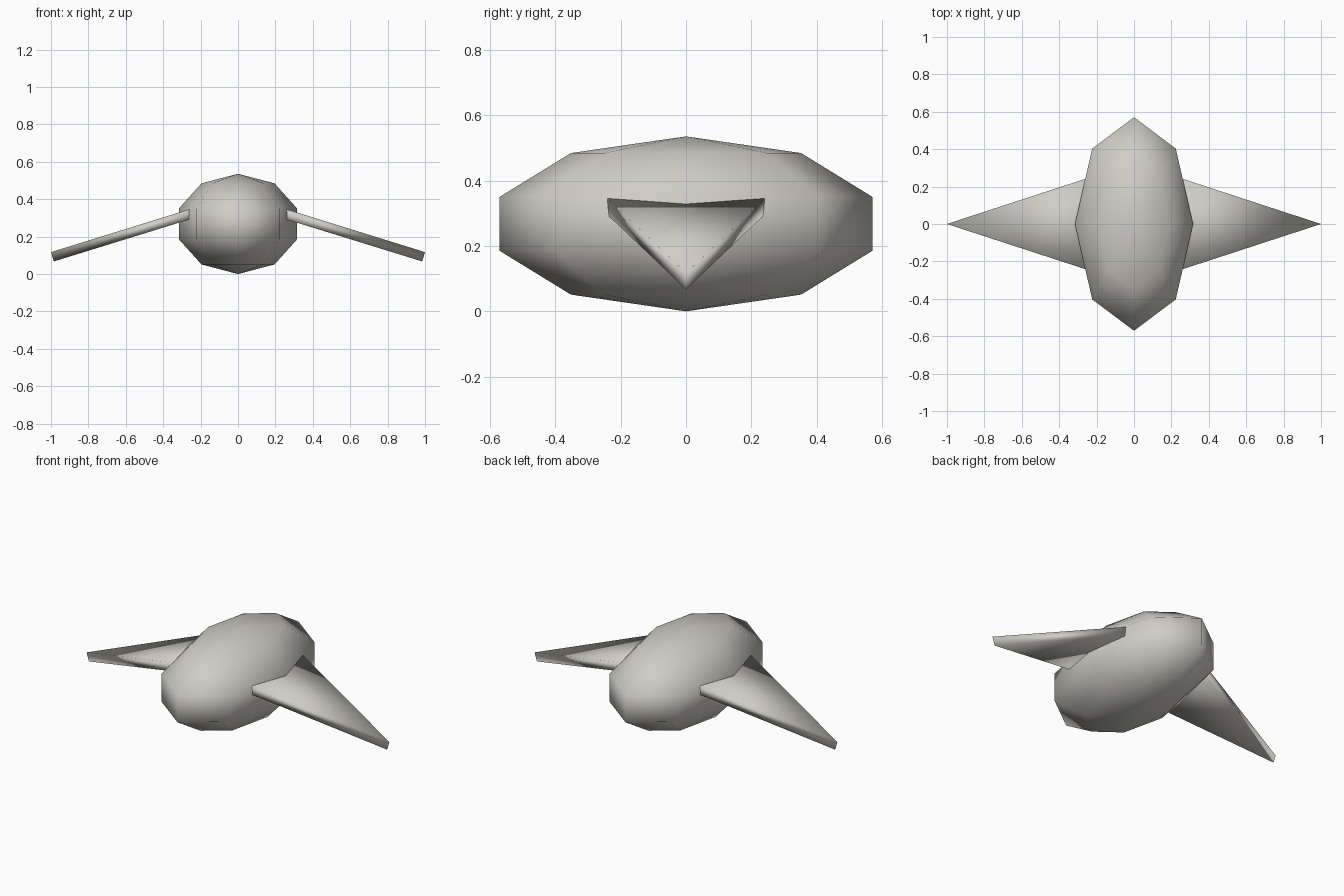
import bpy, bmesh
from math import radians
from mathutils import Matrix, Vector

cube = bpy.data.objects.get("Cube")
if cube:
    bpy.data.objects.remove(cube, do_unlink=True)

# Single warm grey material
grey = bpy.data.materials.new("warm_grey")
grey.use_nodes = True
colour = (0.62, 0.61, 0.56, 1)
grey.diffuse_color = colour
grey.node_tree.nodes["Principled BSDF"].inputs["Base Color"].default_value = colour


def finish(bm, name):
    """Turn a bmesh into a fully smooth-shaded object."""
    bmesh.ops.recalc_face_normals(bm, faces=bm.faces)
    for face in bm.faces:
        face.smooth = True
    mesh = bpy.data.meshes.new(name)
    bm.to_mesh(mesh)
    bm.free()
    mesh.materials.append(grey)
    obj = bpy.data.objects.new(name, mesh)
    bpy.context.collection.objects.link(obj)
    return obj


# Body: coarse sphere stretched front to back
bm = bmesh.new()
bmesh.ops.create_uvsphere(bm, u_segments=8, v_segments=5, radius=1)
bmesh.ops.transform(bm, verts=bm.verts, matrix=Matrix.Translation((0, 0, 0.268))
                    @ Matrix.Diagonal((0.332, 0.6, 0.268, 1)))
finish(bm, "body")

# Wings: thin triangular prisms drooping outwards, rooted inside the body
LENGTH, HALF_WIDTH, THICKNESS = 0.895, 0.279, 0.052
droop = Matrix.Translation((1.0, 0, 0.117)) @ Matrix.Rotation(radians(17.2), 4, "Y")
for name, side in (("left_wing", 1), ("right_wing", -1)):
    bm = bmesh.new()
    outline = [(0, 0, 0), (-LENGTH, HALF_WIDTH, 0), (-LENGTH, -HALF_WIDTH, 0)]
    top = bm.faces.new([bm.verts.new(p) for p in outline])
    extruded = bmesh.ops.extrude_face_region(bm, geom=[top], use_keep_orig=True)
    lower = [v for v in extruded["geom"] if isinstance(v, bmesh.types.BMVert)]
    bmesh.ops.translate(bm, verts=lower, vec=Vector((0, 0, -THICKNESS)))
    bmesh.ops.transform(bm, verts=bm.verts,
                        matrix=Matrix.Diagonal((side, 1, 1, 1)) @ droop)
    finish(bm, name)
